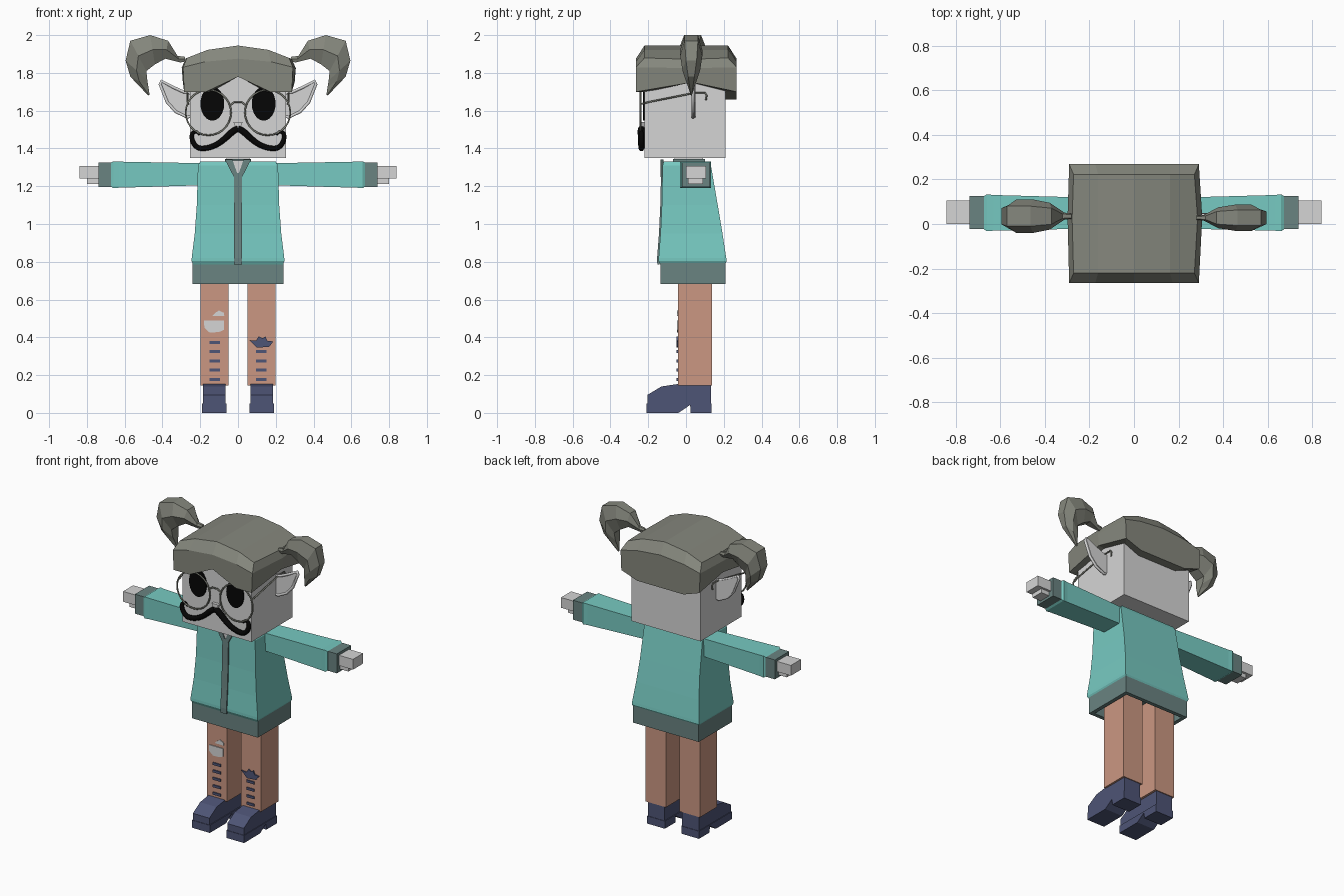
import bpy, bmesh
from math import sin, cos, pi

cube = bpy.data.objects.get("Cube")
if cube:
    bpy.data.objects.remove(cube, do_unlink=True)


def material(name, *rgb):
    lin = [(c / 255) ** 2.2 for c in rgb] + [1]
    m = bpy.data.materials.new(name)
    m.use_nodes = True
    m.diffuse_color = lin
    m.node_tree.nodes["Principled BSDF"].inputs["Base Color"].default_value = lin
    return m


SKIN = material("pale grey skin", 212, 212, 212)
HAIR = material("olive grey hair", 132, 134, 124)
TEAL = material("teal cloth", 118, 200, 192)
TRIM = material("dark teal trim", 105, 130, 128)
LEGS = material("terracotta cloth", 202, 150, 129)
NAVY = material("navy leather", 79, 85, 117)
BLACK = material("black", 14, 14, 14)


def finish(name, bm, mat):
    bmesh.ops.recalc_face_normals(bm, faces=bm.faces)
    me = bpy.data.meshes.new(name)
    bm.to_mesh(me)
    bm.free()
    me.materials.append(mat)
    ob = bpy.data.objects.new(name, me)
    bpy.context.collection.objects.link(ob)
    return ob


def loft(name, rings, mat, caps=True):
    """Skin a list of equally long closed rings."""
    bm = bmesh.new()
    vs = [[bm.verts.new(p) for p in r] for r in rings]
    n = len(rings[0])
    for a, b in zip(vs, vs[1:]):
        for i in range(n):
            j = (i + 1) % n
            bm.faces.new((a[i], a[j], b[j], b[i]))
    if caps:
        bm.faces.new(vs[0])
        bm.faces.new(vs[-1])
    return finish(name, bm, mat)


def prism(name, pts, axis, a, b, mat):
    """Extrude a 2D outline along an axis from a to b."""
    place = {"x": lambda u, v, d: (d, u, v), "y": lambda u, v, d: (u, d, v)}[axis]
    return loft(name, [[place(u, v, d) for u, v in pts] for d in (a, b)], mat)


def rect(x0, x1, y0, y1):
    return [(x0, y0), (x1, y0), (x1, y1), (x0, y1)]


def box(name, x, y, z, mat):
    return prism(name, rect(*x, *z), "y", *y, mat)


def ellipse(cx, cz, rx, rz, n=24):
    return [(cx + rx * cos(2 * pi * i / n), cz + rz * sin(2 * pi * i / n)) for i in range(n)]


def wire(name, pts, radius, mat, closed=False, taper=None, kind="POLY"):
    cu = bpy.data.curves.new(name, "CURVE")
    cu.dimensions = "3D"
    cu.bevel_depth, cu.bevel_resolution, cu.use_fill_caps = radius, 1, True
    sp = cu.splines.new(kind)
    sp.points.add(len(pts) - 1)
    for i, (p, q) in enumerate(zip(sp.points, pts)):
        p.co = (*q, 1)
        p.radius = taper[i] if taper else 1
    sp.use_cyclic_u = closed
    if kind == "NURBS":
        sp.order_u, sp.use_endpoint_u, sp.resolution_u = 3, True, 3
    cu.materials.append(mat)
    ob = bpy.data.objects.new(name, cu)
    bpy.context.collection.objects.link(ob)
    return ob


# Head and nose
box("head", (-.253, .253), (-.22, .21), (1.35, 1.83), SKIN)
prism("nose", [(-.025, 1.54), (.025, 1.54), (.012, 1.51), (-.012, 1.51)], "y", -.24, -.21, SKIN)

# Hair cap: perimeter with a notched fringe, arched top and chamfered rim
xs = (-.285, -.17, 0, .17, .285)
edge = [(x, -.265, 1.78 if x == 0 else 1.70) for x in xs] + [(.3, .03, 1.75)]
edge += [(x, .268, 1.70 if abs(x) > .2 else 1.66) for x in reversed(xs)] + [(-.292, .03, 1.75)]


def arch(x):
    return 1 - (x / .3) ** 2


rings = [[(x * .84, y * .78, z) for x, y, z in edge],
         edge,
         [(x * 1.02, y, 1.825 + .05 * arch(x)) for x, y, z in edge],
         [(x * .95, y * .83, 1.872 + .073 * arch(x)) for x, y, z in edge]]
cap = loft("hair_cap", rings, HAIR, caps=False)
bm = bmesh.new()
bm.from_mesh(cap.data)
bm.verts.ensure_lookup_table()
top = bm.verts[-12:]
for i in range(4):
    f = [top[i], top[i + 1], top[9 - i], top[10 - i]]
    if i == 0:
        f.append(top[11])
    if i == 3:
        f.insert(2, top[5])
    bm.faces.new(f)
bmesh.ops.recalc_face_normals(bm, faces=bm.faces)
bm.to_mesh(cap.data)
bm.free()

# Pigtail sections: outer x, z, inner x, z, half width
tail = [(.28, 1.885, .28, 1.86, .012), (.32, 1.89, .305, 1.855, .016),
        (.37, 1.97, .385, 1.875, .06), (.465, 2.0, .44, 1.845, .075),
        (.57, 1.97, .485, 1.81, .075), (.595, 1.865, .48, 1.76, .06),
        (.57, 1.78, .475, 1.73, .035), (.475, 1.68, .468, 1.685, .004)]

for s, side in ((1, "left"), (-1, "right")):
    wide, yc = (.78, .028) if s > 0 else (1, .035)
    rings = []
    for ox, oz, ix, iz, w in tail:
        w *= wide
        mx, mz = (ox + ix) / 2, (oz + iz) / 2
        rings.append([(s * ox, yc - w * .6, oz), (s * ox, yc + w * .6, oz), (s * mx, yc + w, mz),
                      (s * ix, yc + w * .5, iz), (s * ix, yc - w * .5, iz), (s * mx, yc - w, mz)])
    loft(side + "_pigtail", rings, HAIR)

    # Ear: thin pointed plate with a raised rim
    ear = [(.24, 1.69), (.29, 1.70), (.345, 1.725), (.405, 1.757), (.413, 1.74),
           (.375, 1.645), (.33, 1.595), (.27, 1.565), (.24, 1.57)]
    prism(side + "_ear", [(s * x, z) for x, z in ear], "y", .035, .05, SKIN)
    wire(side + "_ear_rim", [(s * x, .037, z) for x, z in ear], .009, SKIN, closed=True)

    # Eye, lens ring and temple wire
    prism(side + "_eye", ellipse(s * .136, 1.637, .063, .09), "y", -.227, -.219, BLACK)
    ring = [(x, -.24, z) for x, z in ellipse(s * .157, 1.59, .12, .12, 28)]
    wire(side + "_lens_ring", ring, .005, HAIR, closed=True)
    temple = [(.262, -.24, 1.635), (.268, -.2, 1.645), (.268, 0, 1.685), (.268, .04, 1.695),
              (.268, .1, 1.695), (.268, .11, 1.68), (.268, .105, 1.655)]
    wire(side + "_temple", [(s * x, y, z) for x, y, z in temple], .005, HAIR)

    # Curled moustache half
    curl = [(0, 1.505), (.025, 1.495), (.065, 1.455), (.11, 1.42), (.165, 1.4), (.215, 1.40),
            (.245, 1.44), (.245, 1.485), (.21, 1.49), (.205, 1.47)]
    wire(side + "_moustache", [(s * x, -.236, z) for x, z in curl], .017, BLACK,
         taper=[1.1, 1.2, 1.1, 1, .95, .9, .85, .7, .5, .3], kind="NURBS")

    # Sleeve, cuff and stepped hand
    arm = [(.19, -.02, .118, 1.205, 1.322), (.63, -.03, .13, 1.192, 1.33),
           (.66, -.032, .133, 1.19, 1.332), (.672, -.025, .125, 1.197, 1.325)]
    loft(side + "_sleeve", [[(s * x, u, v) for u, v in rect(a, b, c, d)]
                            for x, a, b, c, d in arm], TEAL)
    box(side + "_cuff", (s * .66, s * .738), (-.022, .126), (1.197, 1.325), TRIM)
    box(side + "_hand", (s * .73, s * .84), (0, .105), (1.24, 1.308), SKIN)
    box(side + "_fingers", (s * .73, s * .8), (.01, .09), (1.213, 1.242), SKIN)

    # Leg and heeled shoe
    box(side + "_leg", (s * .05, s * .198), (-.042, .138), (.145, .78), LEGS)
    sole = [(-.208, 0), (-.208, .05), (.135, .05), (.135, 0), (.025, 0), (.022, .042), (-.04, 0)]
    prism(side + "_shoe_sole", sole, "x", s * .06, s * .19, NAVY)
    upper = [(-.205, .045), (-.205, .095), (-.13, .14), (-.04, .153), (.132, .153), (.132, .045)]
    prism(side + "_shoe_upper", upper, "x", s * .065, s * .186, NAVY)

    # Short stitched stripes down the shin
    for i in range(5):
        z = .373 - i * .049
        box(f"{side}_stripe_{i}", (s * .123 - .028, s * .123 + .028), (-.049, -.04),
            (z - .008, z + .008), NAVY)

    # Collar flap beside the open neck
    flap = [(s * .07, 1.342), (s * .03, 1.342), (s * .005, 1.27), (s * .022, 1.25)]
    prism(side + "_collar_flap", flap, "y", -.136, -.118, TRIM)

wire("glasses_bridge", [(-.042, -.24, 1.628), (-.02, -.24, 1.645), (.02, -.24, 1.645),
                        (.042, -.24, 1.628)], .005, HAIR)

# Knee details
prism("right_knee_hole", [(-.18, .49), (-.075, .49), (-.075, .44), (-.1, .428), (-.15, .425),
                          (-.178, .45)], "y", -.047, -.04, SKIN)
prism("right_thigh_hole", [(-.138, .512), (-.072, .512), (-.075, .53), (-.1, .542),
                           (-.12, .53)], "y", -.047, -.04, SKIN)
prism("left_knee_patch", [(.06, .385), (.095, .382), (.11, .405), (.13, .395), (.145, .405),
                          (.155, .382), (.187, .378), (.165, .35), (.1, .345)],
      "y", -.05, -.04, NAVY)

# Neck, collar and jacket body flaring towards the hem
box("neck", (-.06, .06), (-.06, .09), (1.3, 1.36), SKIN)
box("collar", (-.07, .07), (-.07, .1), (1.3, 1.345), TRIM)
body = [(1.33, .2, -.118, .125), (1.31, .212, -.124, .132), (1.1, .218, -.128, .168),
        (.95, .229, -.135, .193), (.82, .245, -.145, .213), (.803, .245, -.145, .215),
        (.785, .236, -.136, .206)]
loft("jacket_body", [[(x, y, z) for x, y in rect(-w, w, a, b)] for z, w, a, b in body], TEAL)
prism("neck_opening", [(-.03, 1.335), (.03, 1.335), (0, 1.26)], "y", -.13, -.118, SKIN)
strip = [(1.27, -.127), (1.1, -.131), (.95, -.138), (.82, -.148), (.785, -.147)]
loft("zip", [[(x, y, z) for x, y in rect(-.022, .022, f - .005, f + .008)]
             for z, f in strip], TRIM)

# Hem band, open underneath
o, i = rect(-.24, .24, -.135, .21), rect(-.215, .215, -.11, .185)
loft("hem_band", [[(x, y, z) for x, y in r]
                  for r, z in ((o, .795), (o, .682), (i, .682), (i, .78))], TRIM)
